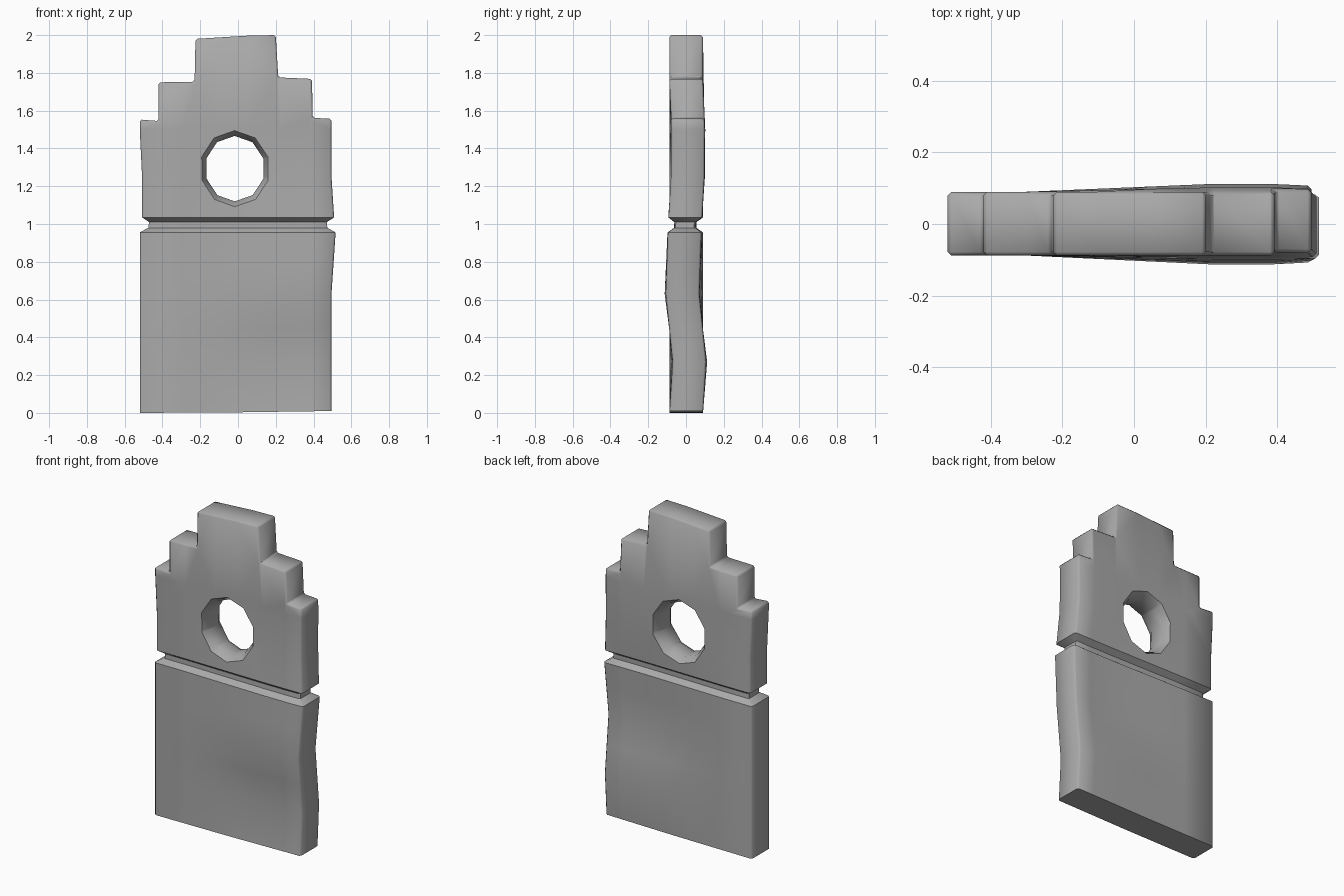
import bpy, bmesh, math
from mathutils import Vector

if "Cube" in bpy.data.objects:
    bpy.data.objects.remove(bpy.data.objects["Cube"])

stone = bpy.data.materials.new("grey stone")
stone.use_nodes = True
stone.diffuse_color = (0.4, 0.4, 0.4, 1)
stone.node_tree.nodes["Principled BSDF"].inputs["Base Color"].default_value = (0.4, 0.4, 0.4, 1)


def add_object(name, bm):
    bmesh.ops.recalc_face_normals(bm, faces=bm.faces)
    mesh = bpy.data.meshes.new(name)
    bm.to_mesh(mesh)
    bm.free()
    mesh.materials.append(stone)
    obj = bpy.data.objects.new(name, mesh)
    bpy.context.collection.objects.link(obj)
    return obj


def interpolate(stops, t):
    """Piecewise linear value through (position, value) stops."""
    if t <= stops[0][0]:
        return stops[0][1]
    for (a, u), (b, v) in zip(stops, stops[1:]):
        if t <= b:
            return u + (v - u) * (t - a) / (b - a)
    return stops[-1][1]


# Stepped tablet: outline extruded in y with worn edges
OUTLINE = [(-.52, 0), (0, .003), (.495, .01), (.495, 1.557), (.395, 1.562),
           (.392, 1.768), (.213, 1.776), (.2, 2), (.05, 1.997), (-.225, 1.98),
           (-.23, 1.753), (-.42, 1.75), (-.42, 1.545), (-.52, 1.553)]
bm = bmesh.new()
front = bm.faces.new([bm.verts.new((x, -.088, z)) for x, z in OUTLINE])
back = bmesh.ops.extrude_face_region(bm, geom=[front])["geom"]
bmesh.ops.translate(bm, vec=(0, .178, 0),
                    verts=[g for g in back if isinstance(g, bmesh.types.BMVert)])
if not any(len(f.verts) == len(OUTLINE) and f.calc_center_median().y < 0 for f in bm.faces):
    bm.faces.new([v for v in bm.verts if v.co.y < 0])
bmesh.ops.recalc_face_normals(bm, faces=bm.faces)
worn = [e for e in bm.edges if e.calc_face_angle(0) > 0.5
        and min(v.co.z for v in e.verts) + max(v.co.z for v in e.verts) > .05]
bmesh.ops.bevel(bm, geom=worn, offset=.01, segments=1, affect='EDGES')
tablet = add_object("stepped_tablet", bm)

# Round opening that flares towards both faces
bm = bmesh.new()
rings = []
SIDES = 10
for y, r in ((-.13, .225), (-.09, .193), (-.045, .165), (.045, .165), (.09, .193), (.13, .225)):
    rings.append([bm.verts.new((-.018 + r * .97 * math.cos((i + .5) * math.tau / SIDES), y,
                                1.293 + r * 1.05 * math.sin((i + .5) * math.tau / SIDES)))
                  for i in range(SIDES)])
for low, high in zip(rings, rings[1:]):
    for i in range(SIDES):
        j = (i + 1) % SIDES
        bm.faces.new((low[i], low[j], high[j], high[i]))
bm.faces.new(rings[0])
bm.faces.new(rings[-1])
cutter = add_object("opening_cutter", bm)

bpy.context.view_layer.objects.active = tablet
cut = tablet.modifiers.new("opening", 'BOOLEAN')
cut.operation = 'DIFFERENCE'
cut.solver = 'EXACT'
cut.object = cutter
bpy.ops.object.modifier_apply(modifier=cut.name)
bpy.data.objects.remove(cutter)

# Cross-cuts that let the slab bend and the groove sink in
bm = bmesh.new()
bm.from_mesh(tablet.data)
for axis, places in ((Vector((0, 0, 1)), (.27, .45, .63, .8, .955, .98, 1.01, 1.035, 1.25, 1.5)),
                     (Vector((1, 0, 0)), (-.3, -.1, .05, .22, .38))):
    for p in places:
        bmesh.ops.bisect_plane(bm, geom=bm.verts[:] + bm.edges[:] + bm.faces[:],
                               plane_co=axis * p, plane_no=axis, dist=.0005)

# Groove depth, sideways wear and bow of the slab
DEPTH = [(.955, 1), (.98, .62), (1.01, .62), (1.035, 1)]
WIDTH = [(.955, 1), (.98, .92), (1.01, .92), (1.035, 1)]
RIGHT_WEAR = [(0, 0), (.63, 0), (.955, .022), (1.035, .014), (1.25, 0)]
LEFT_WEAR = [(.8, 0), (.955, 0), (1.035, .012), (1.25, .012), (1.5, 0)]
BOW = [(0, 0), (.27, .022), (.63, -.025), (.955, -.01), (1.035, -.006), (1.25, .01), (1.5, .012), (1.75, 0)]
SWAY = [(-.3, 0), (.22, 1), (.38, 1), (.5, .75)]
for v in bm.verts:
    x, y, z = v.co
    wear = interpolate(RIGHT_WEAR, z) if x > 0 else interpolate(LEFT_WEAR, z)
    v.co.x = (x + wear * min(1, abs(x) / .5)) * interpolate(WIDTH, z)
    v.co.y = y * interpolate(DEPTH, z) + interpolate(BOW, z) * interpolate(SWAY, x)
bmesh.ops.triangulate(bm, faces=[f for f in bm.faces if len(f.verts) > 4])
bmesh.ops.recalc_face_normals(bm, faces=bm.faces)
bm.to_mesh(tablet.data)
bm.free()

tablet.select_set(True)
bpy.ops.object.shade_smooth_by_angle(angle=math.radians(50))
